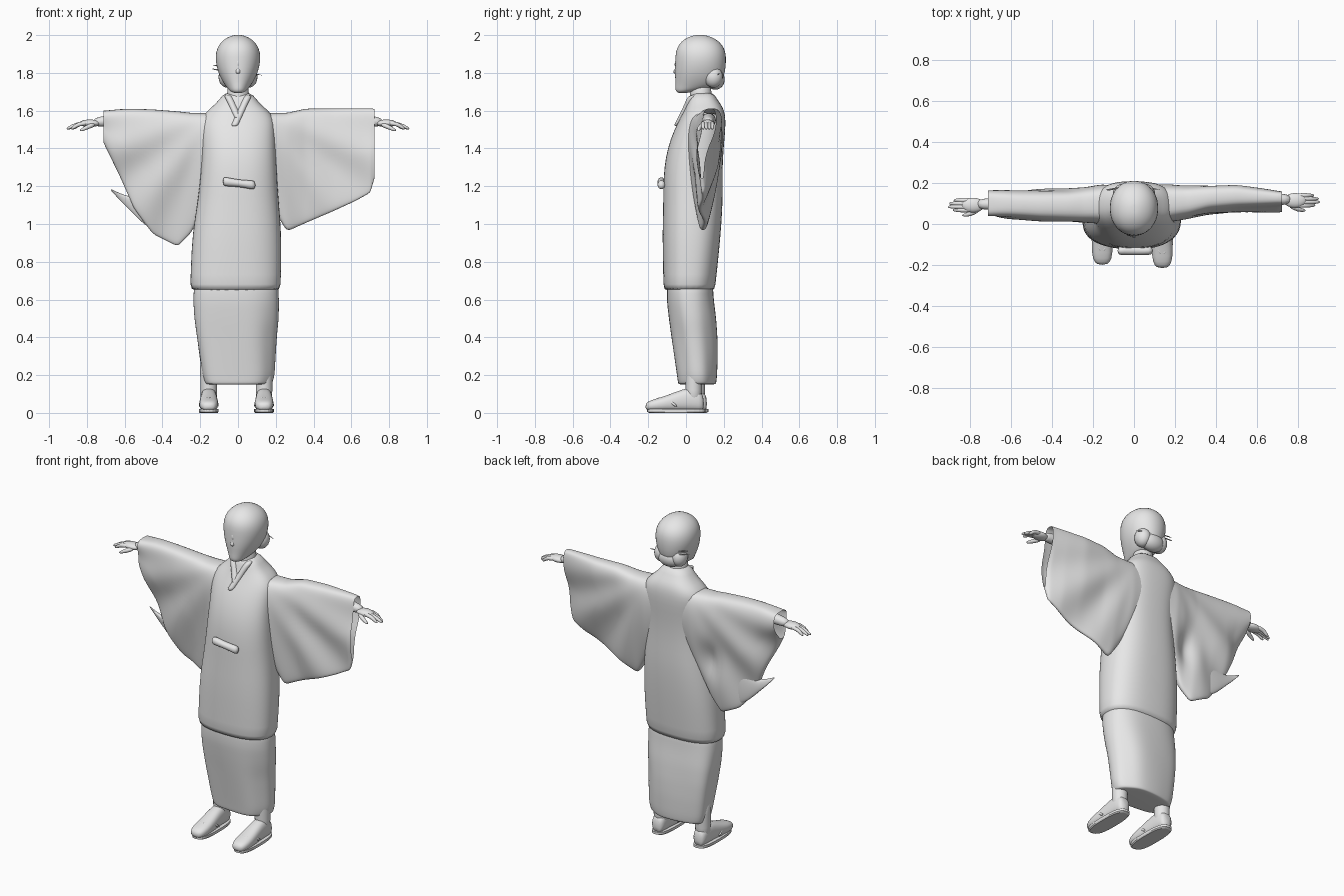
import bpy, bmesh, math
from mathutils import Vector

if "Cube" in bpy.data.objects:
    bpy.data.objects.remove(bpy.data.objects["Cube"])

grey = bpy.data.materials.new("plain_grey")
grey.use_nodes = True
grey.diffuse_color = (0.8, 0.8, 0.8, 1)
grey.node_tree.nodes["Principled BSDF"].inputs["Base Color"].default_value = (0.8, 0.8, 0.8, 1)


def finish(name, bm, smooth=True, levels=0):
    bmesh.ops.recalc_face_normals(bm, faces=bm.faces)
    mesh = bpy.data.meshes.new(name)
    bm.to_mesh(mesh)
    bm.free()
    mesh.materials.append(grey)
    for p in mesh.polygons:
        p.use_smooth = smooth
    ob = bpy.data.objects.new(name, mesh)
    bpy.context.collection.objects.link(ob)
    if levels:
        mod = ob.modifiers.new("smooth", "SUBSURF")
        mod.levels = mod.render_levels = levels
    return ob


def loft(name, rings, caps=(True, True), smooth=True, levels=1):
    bm = bmesh.new()
    vs = [[bm.verts.new(p) for p in r] for r in rings]
    n = len(vs[0])
    for a, b in zip(vs, vs[1:]):
        for i in range(n):
            j = (i + 1) % n
            bm.faces.new((a[i], a[j], b[j], b[i]))
    for use, ring in zip(caps, (vs[0], vs[-1])):
        if use:
            bm.faces.new(ring)
    return finish(name, bm, smooth, levels)


def resample(rows, n):
    out = []
    for k in range(n + 1):
        f = k / n * (len(rows) - 1)
        i = min(int(f), len(rows) - 2)
        out.append([a + (b - a) * (f - i) for a, b in zip(rows[i], rows[i + 1])])
    return out


def power(v, p):
    return math.copysign(abs(v) ** p, v)


def upright(rows, p=0.8, n=32, fold=0.0):
    """Rings from rows of height, half width, front, back, x centre."""
    rings = []
    for k, (z, w, f, b, xc) in enumerate(rows):
        ring = []
        for i in range(n):
            t = math.tau * i / n
            s = 1 + fold * math.sin(5 * t + 0.8 + 2 * z) * min(1, k / 6)
            ring.append(Vector((xc + w * s * power(math.cos(t), p),
                                (f + b) / 2 + (b - f) / 2 * s * power(math.sin(t), p), z)))
        rings.append(ring)
    return rings


def ball(name, loc, size):
    bm = bmesh.new()
    bmesh.ops.create_uvsphere(bm, u_segments=20, v_segments=12, radius=1)
    for v in bm.verts:
        v.co = Vector(loc) + Vector(a * b for a, b in zip(v.co, size))
    return finish(name, bm)


def tube(name, pts, radii, n=10):
    pts = [Vector(p) for p in pts]
    rings = []
    for i, (p, r) in enumerate(zip(pts, radii)):
        d = pts[min(i + 1, len(pts) - 1)] - pts[max(i - 1, 0)]
        q = d.to_track_quat("Z", "Y")
        rings.append([p + q @ Vector((r * math.cos(math.tau * k / n),
                                      r * math.sin(math.tau * k / n), 0)) for k in range(n)])
    return loft(name, rings)


# Robe: long coat over an underskirt
coat = [(0.645, .235, -.115, .15, -.014), (0.66, .24, -.12, .155, -.014),
        (0.8, .24, -.122, .17, -.01), (0.95, .236, -.125, .185, -.006),
        (1.1, .218, -.12, .195, 0), (1.2, .207, -.12, .195, .003),
        (1.3, .2, -.115, .195, .005), (1.4, .195, -.098, .2, .005),
        (1.5, .198, -.062, .21, 0), (1.56, .195, -.03, .21, 0),
        (1.6, .162, -.01, .203, 0), (1.63, .125, .003, .188, 0),
        (1.66, .098, .012, .165, 0), (1.7, .068, .03, .145, 0)]
loft("robe_coat", upright(coat, fold=.008))
skirt = [(0.72, .22, -.1, .14, -.01), (0.6, .228, -.102, .148, -.012),
         (0.5, .224, -.09, .16, -.012), (0.4, .212, -.076, .166, -.012),
         (0.3, .202, -.062, .167, -.008), (0.2, .192, -.048, .163, -.003),
         (0.155, .18, -.042, .158, -.003), (0.15, .16, -.03, .145, -.003)]
loft("underskirt", upright(resample(skirt, 14), fold=.035))


# Collar bands wrapping the neck and meeting on the chest
def chest_y(x, z):
    for a, b in zip(coat, coat[1:]):
        if a[0] <= z <= b[0]:
            t = (z - a[0]) / (b[0] - a[0])
            w, f, k = [a[i] + (b[i] - a[i]) * t for i in (1, 2, 3)]
            u = max(0, 1 - min(1, abs(x) / w) ** 2.5) ** 0.4
            return (f + k) / 2 - (k - f) / 2 * u


for side, label, drop in ((1, "left", .17), (-1, "right", .13)):
    rings = []
    for k in range(9):
        t = k / 8
        x, z = .055 - drop * .45 * t, 1.685 - drop * t
        rings.append([Vector((side * (x + du), chest_y(x, z) + dn, z))
                      for du, dn in ((-.022, -.016), (.022, -.016), (.022, .03), (-.022, .03))])
    loft(label + "_collar", rings)


# Sleeves: teardrop sections around the arm, hanging to a wide drape
def sleeve(name, side, rows, steps, caps, amp=.014, hollow=0.0):
    n, rings = 36, []
    for x, zt, zb, yt, yb, tt, tb in resample(rows, steps):
        ring = []
        for i in range(n):
            a = math.tau * i / n
            s = (1 - math.cos(a)) / 2
            z = zt + (zb - zt) * s
            half = power(math.sin(a), .6) * (tt + (tb - tt) * s ** .8)
            ray = math.atan2(1.62 - z, x - .1)
            fold = amp * math.sin(12 * ray) * min(1, 2 * s) * min(1, 5 * max(0, x - .18))
            if half > 0:
                fold -= hollow * math.exp(-((x - .27) / .06) ** 2 - ((z - 1.2) / .1) ** 2)
            ring.append(Vector((side * x, yt + (yb - yt) * s + half + fold, z)))
        rings.append(ring)
    return loft(name, rings, caps)


sleeve("left_sleeve", 1, [
    (.06, 1.6, 1.3, .1, .09, .1, .09), (.16, 1.588, 1.12, .104, .09, .118, .07),
    (.26, 1.59, .96, .112, .09, .114, .035), (.36, 1.612, 1.005, .128, .09, .095, .026),
    (.5, 1.614, 1.065, .137, .09, .085, .026), (.62, 1.614, 1.12, .132, .085, .066, .024),
    (.7, 1.613, 1.165, .129, .075, .053, .018),
    (.722, 1.61, 1.24, .128, .08, .05, .014)], 28, (True, False))
sleeve("right_sleeve", -1, [
    (.06, 1.6, 1.3, .1, .09, .1, .09), (.16, 1.588, 1.12, .098, .09, .122, .07),
    (.25, 1.59, .95, .092, .1, .124, .03), (.32, 1.598, .88, .088, .105, .118, .025),
    (.45, 1.608, .945, .088, .105, .11, .025), (.55, 1.611, 1.08, .092, .1, .1, .026),
    (.62, 1.609, 1.24, .096, .09, .092, .03),
    (.712, 1.6, 1.43, .098, .085, .084, .035)], 28, (True, False), hollow=.05)
sleeve("right_sleeve_point", -1, [
    (.42, 1.22, .95, .1, .11, .03, .02), (.5, 1.17, 1.0, .1, .11, .026, .02),
    (.57, 1.145, 1.07, .1, .11, .02, .014), (.62, 1.16, 1.12, .1, .11, .012, .01),
    (.675, 1.187, 1.18, .1, .11, .004, .004)], 10, (True, True), 0)

# Arms, hands, feet
for side, label, hy, fx, fy in ((1, "left", .115, .138, -.004), (-1, "right", .092, -.155, .012)):
    tube(label + "_forearm", [(side * x, hy + .005, z) for x, z in
                              ((.45, 1.55), (.6, 1.55), (.7, 1.545), (.77, 1.537))],
         (.045, .04, .03, .026))
    ball(label + "_palm", (side * .785, hy, 1.533), (.056, .036, .02))
    for k, reach in enumerate((.885, .908, .902, .88)):
        dy = (k - 1.5) * .016
        tube(label + "_finger", [(side * .79, hy + dy, 1.535), (side * .845, hy + dy, 1.53),
                                 (side * (reach - .02), hy + dy, 1.513),
                                 (side * reach, hy + dy, 1.502)],
             (.013, .012, .01, .005))
    tube(label + "_thumb", [(side * .755, hy - .02, 1.53), (side * .8, hy - .046, 1.512),
                            (side * .84, hy - .05, 1.492)], (.014, .013, .006))

    tube(label + "_ankle", [(fx, .045 + fy, z) for z in (.05, .12, .2, .3)],
         (.046, .044, .046, .05), 16)
    foot = [(-.212, .026, .016, .05), (-.185, .048, .01, .068), (-.12, .053, .008, .085),
            (-.05, .047, .008, .112), (.02, .043, .008, .138), (.075, .042, .008, .125),
            (.1, .03, .01, .085)]
    rings = [[Vector((fx + w * power(math.cos(math.tau * i / 16), .8), y + fy,
                      (a + b) / 2 + (b - a) / 2 * power(math.sin(math.tau * i / 16), .8)))
              for i in range(16)] for y, w, a, b in foot]
    loft(label + "_foot", rings)
    outline = [(.052 * power(math.cos(math.tau * i / 24), .7),
                .155 * power(math.sin(math.tau * i / 24), .7)) for i in range(24)]
    loft(label + "_sandal_sole", [[Vector((fx + x * s, fy - .048 + y * s, z)) for x, y in outline]
                                  for z, s in ((0, .92), (.006, 1), (.02, 1))],
         smooth=False, levels=0)
    for inward in (-1, 1):
        tube(label + "_sandal_strap", [(fx, fy - .15, .074), (fx + inward * .035, fy - .1, .078),
                                       (fx + inward * .05, fy - .04, .03)], (.008, .01, .008))

# Head, neck and features
head = [(1.692, .022, -.042, .0, 0), (1.705, .045, -.055, .06, 0), (1.722, .06, -.057, .15, 0),
        (1.755, .083, -.056, .19, 0), (1.8, .105, -.06, .207, 0), (1.86, .12, -.057, .213, 0),
        (1.91, .118, -.056, .211, 0), (1.95, .102, -.04, .193, 0), (1.98, .072, -.008, .158, 0),
        (1.997, .036, .03, .115, 0), (2.001, .012, .06, .09, 0)]
loft("head", upright(head, p=.95))
tube("neck", [(0, .085, 1.6), (0, .078, 1.68), (0, .075, 1.76)], (.068, .058, .056), 20)
tube("nose", [(0, -.044, 1.88), (0, -.055, 1.835), (0, -.059, 1.812), (0, -.048, 1.796)],
     (.008, .013, .017, .012))

# Gathered hair at the nape, with two pins
for side, label in ((1, "left"), (-1, "right")):
    ball(label + "_hair_roll", (side * .058, .145, 1.778), (.045, .05, .056))
ball("hair_bun", (0, .155, 1.765), (.078, .05, .054))
tube("long_hairpin", [(-.15, .16, 1.845), (0, .19, 1.815), (.137, .165, 1.785)], (.004,) * 3, 6)
tube("short_hairpin", [(-.145, .165, 1.822), (-.08, .175, 1.812), (0, .19, 1.8)], (.004,) * 3, 6)

# Sash knot at the waist
knot = [(-.082, .026), (-.05, .024), (0, .02), (.05, .022), (.095, .028)]
loft("sash_knot", [[Vector((x, -.13 + .022 * math.cos(math.tau * i / 12),
                            1.216 - .12 * x + h * math.sin(math.tau * i / 12)))
                    for i in range(12)] for x, h in knot])
